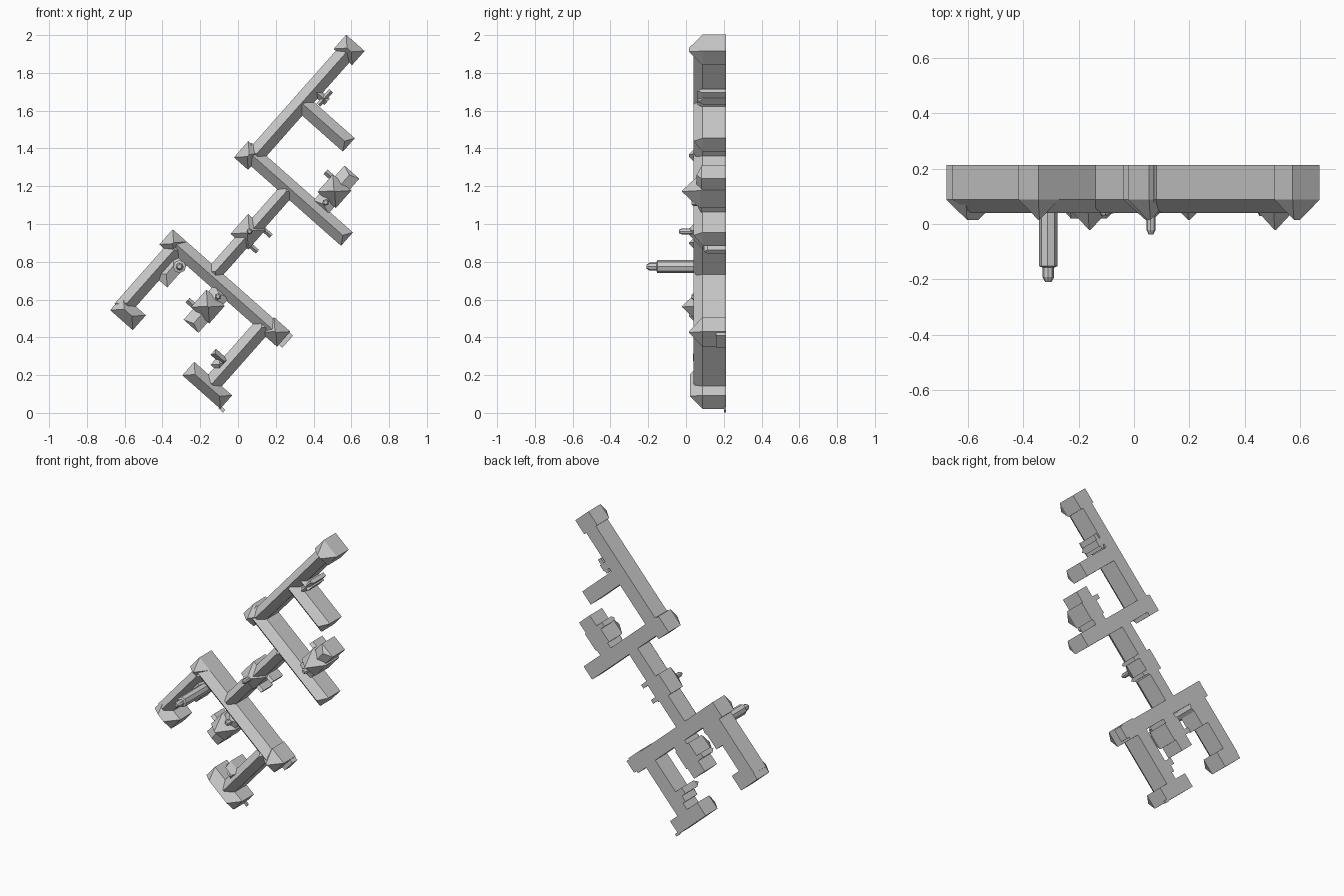
import bpy, bmesh, math
from mathutils import Matrix

cube = bpy.data.objects.get("Cube")
if cube:
    bpy.data.objects.remove(cube, do_unlink=True)

# Plan frame: s runs along the long wings, t across them, h rises from the back plane
ANGLE = math.radians(48.5)
C, S = math.cos(ANGLE), math.sin(ANGLE)
PLAN = Matrix(((C, S, 0, 0), (0, 0, -1, 0.213), (S, -C, 0, 1), (0, 0, 0, 1)))
EAVE, RIDGE, PEAK = 0.125, 0.173, 0.198


def finish(name, bm):
    bmesh.ops.remove_doubles(bm, verts=bm.verts, dist=0.0005)
    bm.transform(PLAN)
    bmesh.ops.recalc_face_normals(bm, faces=bm.faces)
    mesh = bpy.data.meshes.new(name)
    bm.to_mesh(mesh)
    bm.free()
    obj = bpy.data.objects.new(name, mesh)
    bpy.context.collection.objects.link(obj)
    return obj


def block(name, s0, s1, t0, t1, eave=EAVE, ridge=RIDGE, hip=None):
    """Walls with a hipped roof whose ridge follows the longer side."""
    bm = bmesh.new()
    corners = [(s0, t0), (s1, t0), (s1, t1), (s0, t1)]
    base = [bm.verts.new((s, t, 0)) for s, t in corners]
    top = [bm.verts.new((s, t, eave)) for s, t in corners]
    bm.faces.new(base)
    for i in range(4):
        j = (i + 1) % 4
        bm.faces.new((base[i], base[j], top[j], top[i]))
    if ridge <= eave:
        bm.faces.new(top)
        return finish(name, bm)
    along_s = s1 - s0 >= t1 - t0
    half = min(s1 - s0, t1 - t0) / 2
    hip = half if hip is None else hip
    sm, tm = (s0 + s1) / 2, (t0 + t1) / 2
    if along_s:
        ends = [(s0 + hip, tm), (s1 - hip, tm)]
    else:
        ends = [(sm, t0 + hip), (sm, t1 - hip)]
        top = top[1:] + top[:1]
        ends = ends
    a, b = [bm.verts.new((s, t, ridge)) for s, t in ends]
    if along_s:
        bm.faces.new((top[0], top[1], b, a))
        bm.faces.new((top[2], top[3], a, b))
        bm.faces.new((top[1], top[2], b))
        bm.faces.new((top[3], top[0], a))
    else:
        bm.faces.new((top[0], top[1], b, a))
        bm.faces.new((top[2], top[3], a, b))
        bm.faces.new((top[1], top[2], b))
        bm.faces.new((top[3], top[0], a))
    return finish(name, bm)


def turret(name, s, t, profile, sides=8):
    """Faceted turret from a (radius, height) profile."""
    bm = bmesh.new()
    for (r0, h0), (r1, h1) in zip(profile, profile[1:]):
        bmesh.ops.create_cone(
            bm, cap_ends=True, segments=sides, radius1=r0, radius2=r1, depth=h1 - h0,
            matrix=Matrix.Translation((s, t, (h0 + h1) / 2)))
    return finish(name, bm)


# Long wings
block("upper_long_wing", 0.30, 1.10, -0.22, -0.125)
block("upper_cross_wing", 0.275, 0.37, -0.23, 0.485, hip=0.03)
block("upper_short_wing", 0.655, 0.75, -0.19, 0.162, hip=0.03)
block("connecting_wing", -0.31, 0.34, 0.035, 0.12)
block("lower_cross_wing", -0.345, -0.25, -0.22, 0.57)
block("lower_left_wing", -0.75, -0.28, -0.21, -0.115)
block("lower_right_wing", -0.77, -0.28, 0.41, 0.505)

# Corner pavilions with taller roofs
block("top_pavilion", 1.03, 1.13, -0.235, -0.105, ridge=PEAK)
block("upper_corner_pavilion", 0.25, 0.365, -0.25, -0.15, ridge=PEAK)
block("lower_corner_pavilion", -0.357, -0.25, -0.24, -0.14, ridge=PEAK)
block("lower_right_pavilion", -0.35, -0.243, 0.47, 0.585, ridge=PEAK)
block("left_end_pavilion", -0.79, -0.685, -0.205, -0.045, ridge=PEAK)
block("bottom_pavilion", -0.795, -0.70, 0.31, 0.578, ridge=PEAK - 0.005)
block("side_step", -0.335, -0.25, 0.56, 0.61, eave=0.055, ridge=0)
block("corner_post", -0.80, -0.782, 0.57, 0.602, eave=0.012, ridge=0)

# Gatehouse in the middle, with two porches and a lantern
block("gatehouse", -0.065, 0.075, 0.005, 0.13, ridge=0.205)
for name, s in (("upper_porch", 0.055), ("lower_porch", -0.055)):
    block(name, s, s + 0.026, 0.10, 0.174, eave=0.10, ridge=0.118, hip=0)
turret("gatehouse_lantern", 0.011, 0.072,
       [(0.016, 0.17), (0.016, 0.235), (0.009, 0.25)])

# Two matching chapels: nave, crossing tower, side arm and small turret
for prefix, s, t, way in (("upper", 0.468, 0.267, 1), ("lower", -0.433, 0.17, -1)):
    def span(a, b):
        return sorted((s + way * a, s + way * b))
    block(prefix + "_chapel_nave", *span(-0.11, 0.137), t - 0.05, t + 0.055,
          eave=0.13, ridge=0.157, hip=0.02)
    block(prefix + "_chapel_tower", *span(-0.062, 0.062), t - 0.065, t + 0.065,
          eave=0.14, ridge=0.235)
    block(prefix + "_chapel_arm", *span(0.03, 0.062), t - 0.103, t,
          eave=0.10, ridge=0.12, hip=0)
    turret(prefix + "_chapel_turret", s - way * 0.075, t + 0.005,
           [(0.018, 0.10), (0.018, 0.175), (0.01, 0.185)], 6)

# Tall clock tower and its annex
block("tower_annex", -0.50, -0.34, -0.16, -0.058, ridge=0.15)
turret("tall_tower", -0.374, -0.082,
       [(0.034, 0), (0.034, 0.365), (0.021, 0.37), (0.021, 0.405), (0.011, 0.423)])

# Small stair halls on the long wings
block("upper_stair_hall", 0.775, 0.82, -0.16, -0.075, eave=0.12, ridge=0.15, hip=0)
block("upper_stair_cross", 0.755, 0.855, -0.112, -0.085, eave=0.13, ridge=0.153, hip=0)
block("lower_stair_hall", -0.655, -0.585, 0.385, 0.45, ridge=0.165)
block("lower_stair_gable", -0.615, -0.572, 0.35, 0.44, ridge=0.175, hip=0.015)
